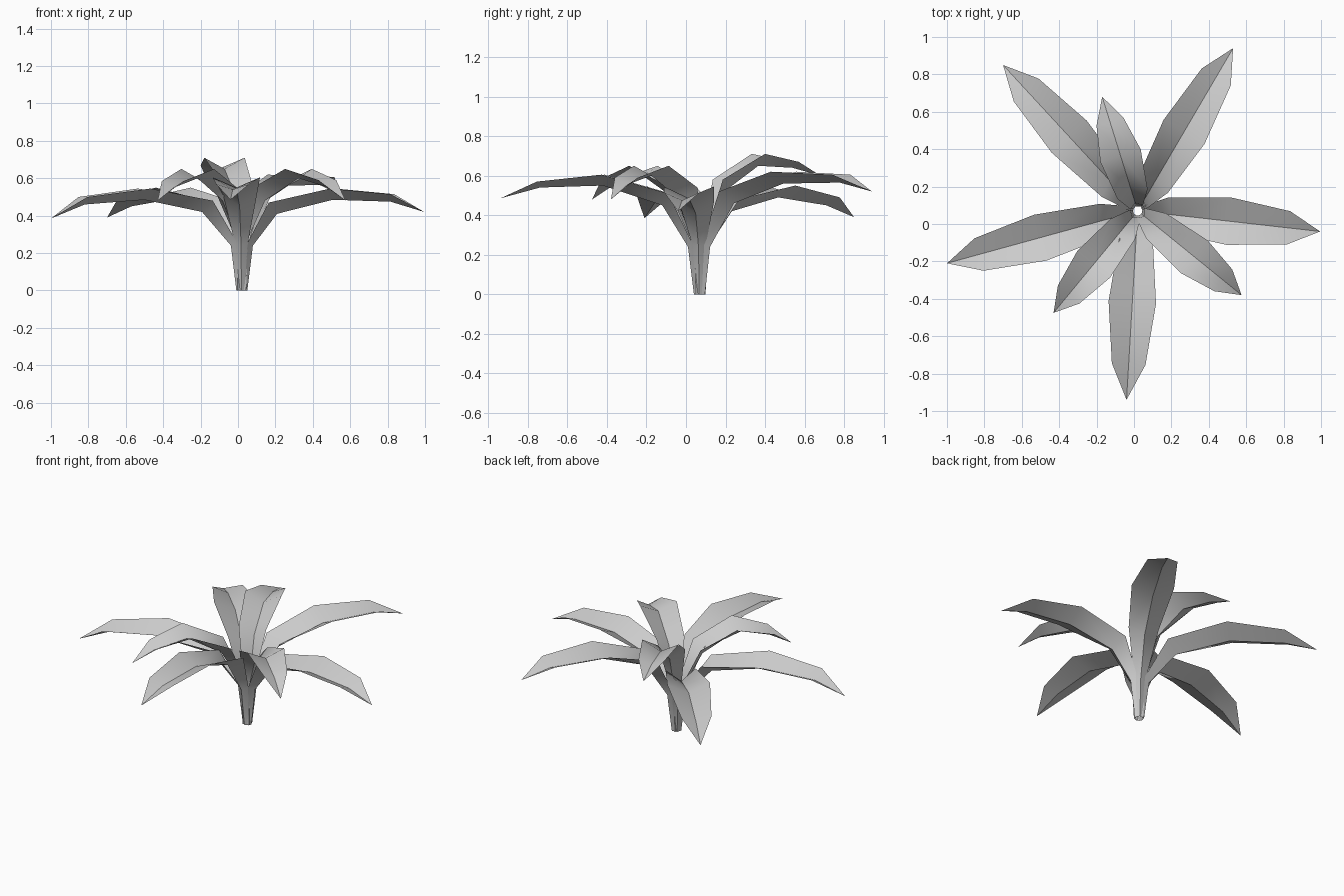
import bpy
import bmesh
from math import atan2, sin, cos, hypot

if "Cube" in bpy.data.objects:
    bpy.data.objects.remove(bpy.data.objects["Cube"])

CENTRE = (0.02, 0.07)   # stem position on the ground


def leaf(name, tip, rim, keel, reach):
    """V-section leaf growing from the stem to tip.
    rim / keel: heights of rim and keel at stations 2, 3, 4; reach: their radii."""
    dx, dy = tip[0] - CENTRE[0], tip[1] - CENTRE[1]
    a, length = atan2(dy, dx), hypot(dx, dy)
    big = length > 0.8
    w = (0.09, 0.127, 0.09) if big else (0.085, 0.113, 0.075)
    z1 = 0.24 if big else 0.28
    r1 = 0.06 if big else 0.045
    # stations: keel radius, keel height, rim radius, rim height, half width
    stations = [(0.03, 0, 0.018, 0, 0.016),
                (r1, z1, r1 - 0.025, z1 + 0.015, 0.035)]
    for i in range(3):
        back = (0.025, 0, -0.01)[i]
        stations.append((reach[i] + (0.01, 0, 0)[i], keel[i],
                         reach[i] - back, rim[i], w[i]))

    bm = bmesh.new()

    def vert(r, side, z):
        return bm.verts.new((CENTRE[0] + r * cos(a) - side * sin(a),
                             CENTRE[1] + r * sin(a) + side * cos(a), z))

    rows = [(vert(rr, -h, rz), vert(kr, 0, kz), vert(rr, h, rz))
            for kr, kz, rr, rz, h in stations]
    end = vert(length, 0, tip[2])
    for p, q in zip(rows, rows[1:]):
        for j in (0, 1):
            bm.faces.new((p[j], q[j], q[j + 1], p[j + 1]))
    for j in (0, 1):
        bm.faces.new((rows[-1][j], end, rows[-1][j + 1]))
    # smooth blades with a sharp fold along the keel
    for f in bm.faces:
        f.smooth = True
    spine = [r[1] for r in rows] + [end]
    for p, q in zip(spine, spine[1:]):
        bm.edges.get((p, q)).smooth = False
    me = bpy.data.meshes.new(name)
    bm.to_mesh(me)
    bm.free()
    bpy.context.collection.objects.link(bpy.data.objects.new(name, me))


# Long outer leaves
leaf("long_leaf_back_right", (0.53, 0.94, 0.52), (0.52, 0.62, 0.605), (0.46, 0.56, 0.565), (0.19, 0.49, 0.82))
leaf("long_leaf_back_left", (-0.70, 0.85, 0.39), (0.48, 0.55, 0.49), (0.42, 0.49, 0.45), (0.21, 0.54, 0.87))
leaf("long_leaf_left", (-1.00, -0.21, 0.385), (0.48, 0.545, 0.50), (0.42, 0.485, 0.46), (0.21, 0.54, 0.87))
leaf("long_leaf_front", (-0.04, -0.94, 0.485), (0.51, 0.605, 0.57), (0.45, 0.55, 0.54), (0.18, 0.49, 0.81))
leaf("long_leaf_right", (0.995, -0.04, 0.42), (0.47, 0.545, 0.515), (0.41, 0.485, 0.475), (0.18, 0.49, 0.80))

# Short inner leaves
leaf("short_leaf_back", (-0.17, 0.68, 0.60), (0.58, 0.71, 0.67), (0.52, 0.65, 0.64), (0.12, 0.31, 0.49))
leaf("short_leaf_front_left", (-0.43, -0.475, 0.48), (0.54, 0.65, 0.585), (0.48, 0.60, 0.55), (0.15, 0.37, 0.57))
leaf("short_leaf_front_right", (0.575, -0.38, 0.48), (0.54, 0.65, 0.59), (0.48, 0.60, 0.555), (0.15, 0.39, 0.58))
